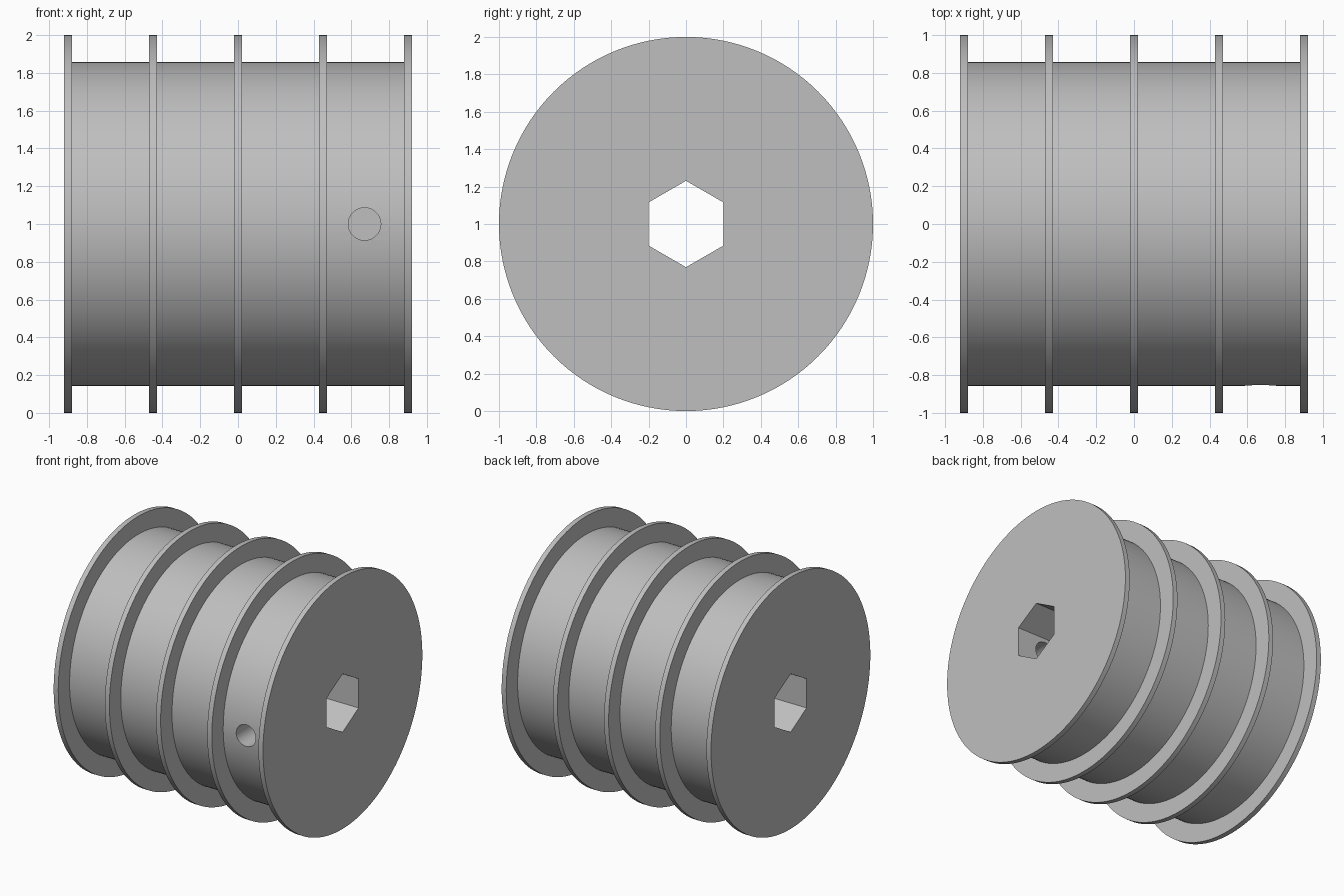
import bpy, bmesh, math
from mathutils import Matrix, Vector

cube = bpy.data.objects.get("Cube")
if cube:
    bpy.data.objects.remove(cube, do_unlink=True)

AXIS_Z = 1.0
FLANGE_R, DRUM_R = 1.0, 0.857
HALF_FLANGE = 0.02
FLANGES = [-0.9, -0.45, 0.0, 0.45, 0.9]
BORE_R = 0.4 / math.sqrt(3)

grey = bpy.data.materials.new("light grey")
grey.use_nodes = True
colour = (0.52, 0.52, 0.52, 1)
grey.diffuse_color = colour
grey.node_tree.nodes["Principled BSDF"].inputs["Base Color"].default_value = colour


def add_object(name, bm):
    bmesh.ops.recalc_face_normals(bm, faces=bm.faces)
    mesh = bpy.data.meshes.new(name)
    bm.to_mesh(mesh)
    bm.free()
    mesh.materials.append(grey)
    obj = bpy.data.objects.new(name, mesh)
    bpy.context.collection.objects.link(obj)
    return obj


def add_prism(name, sides, radius, depth, matrix):
    bm = bmesh.new()
    bmesh.ops.create_cone(bm, cap_ends=True, segments=sides, radius1=radius,
                          radius2=radius, depth=depth, matrix=matrix)
    return add_object(name, bm)


# Spool: stepped profile of drum and flanges, turned about the x axis
profile = [(FLANGES[0] - HALF_FLANGE, 0)]
for x in FLANGES:
    a, b = x - HALF_FLANGE, x + HALF_FLANGE
    profile += [(a, DRUM_R), (a, FLANGE_R), (b, FLANGE_R), (b, DRUM_R)]
profile = [profile[0]] + profile[2:-1] + [(FLANGES[-1] + HALF_FLANGE, 0)]

bm = bmesh.new()
verts = [bm.verts.new((x, 0, AXIS_Z + r)) for x, r in profile]
edges = [bm.edges.new(pair) for pair in zip(verts, verts[1:])]
bmesh.ops.spin(bm, geom=verts + edges, cent=(0, 0, AXIS_Z), axis=(1, 0, 0),
               angle=math.tau, steps=128)
bmesh.ops.remove_doubles(bm, verts=bm.verts, dist=0.0001)
spool = add_object("grooved_spool", bm)

# Hexagonal bore with corners up and down, right through the spool
along_x = Matrix.Translation((0, 0, AXIS_Z)) @ Matrix.Rotation(math.pi / 2, 4, "Y")
bore = add_prism("bore_cutter", 6, BORE_R, 3, along_x)
top = max((v.co - Vector((v.co.x, 0, AXIS_Z))).z for v in bore.data.vertices)
if top < BORE_R - 0.01:
    turn = Matrix.Translation((0, 0, AXIS_Z)) @ Matrix.Rotation(math.pi / 6, 4, "X")
    bore.data.transform(turn @ Matrix.Translation((0, 0, -AXIS_Z)))

# Set screw hole from the front of the last groove into the bore
along_y = Matrix.Translation((0.67, -0.6, AXIS_Z)) @ Matrix.Rotation(math.pi / 2, 4, "X")
screw_hole = add_prism("screw_hole_cutter", 48, 0.086, 1.2, along_y)

for cutter in (bore, screw_hole):
    mod = spool.modifiers.new(cutter.name, "BOOLEAN")
    mod.operation = "DIFFERENCE"
    mod.solver = "EXACT"
    mod.object = cutter

bpy.ops.object.select_all(action="DESELECT")
spool.select_set(True)
bpy.context.view_layer.objects.active = spool
for mod in list(spool.modifiers):
    bpy.ops.object.modifier_apply(modifier=mod.name)
for cutter in (bore, screw_hole):
    bpy.data.objects.remove(cutter, do_unlink=True)

bpy.ops.object.shade_smooth_by_angle(angle=math.radians(30))
